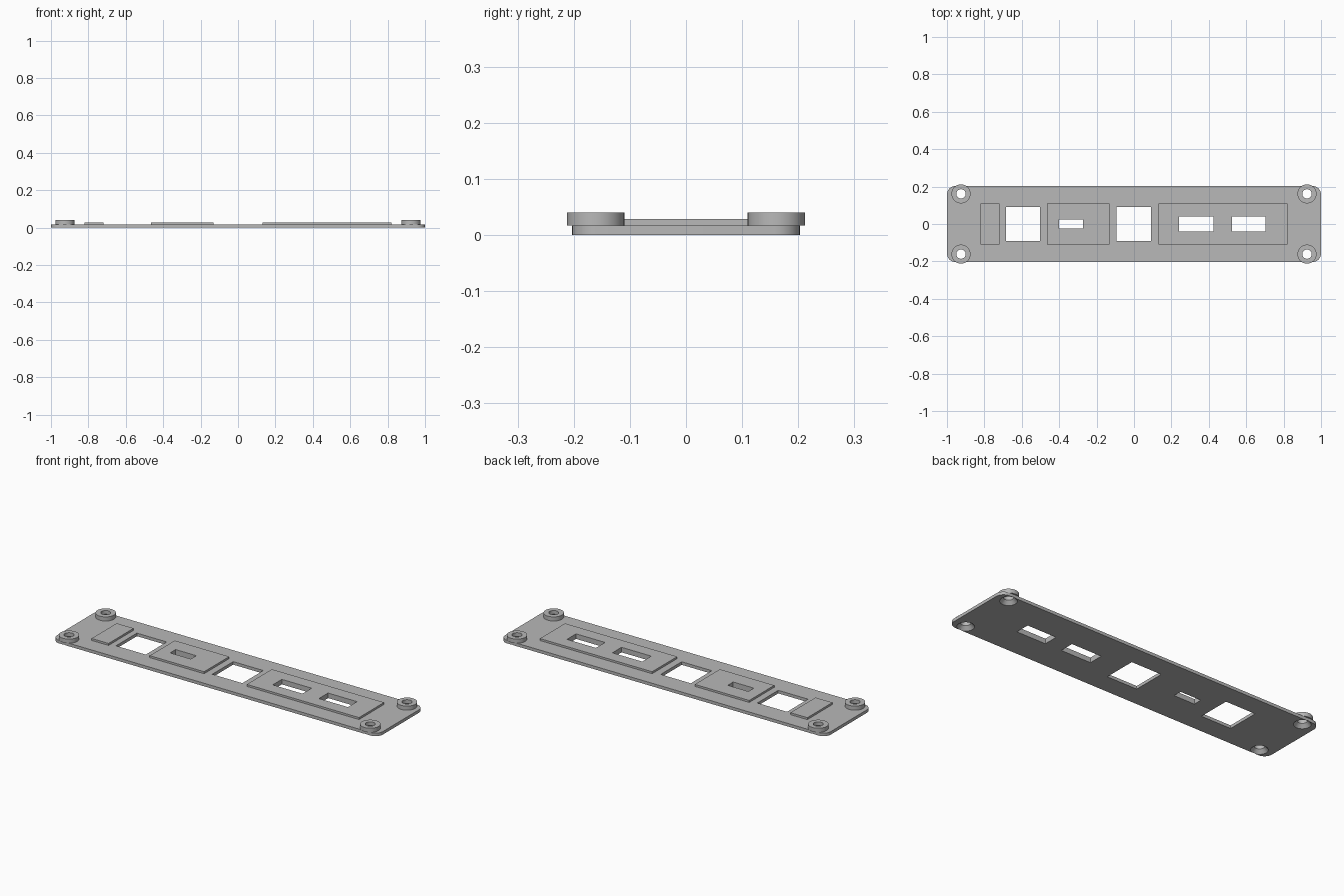
import bpy
import bmesh
from mathutils import Matrix, Vector

cube = bpy.data.objects.get("Cube")
if cube:
    bpy.data.objects.remove(cube, do_unlink=True)

PLATE_TOP, PAD_TOP, BOSS_TOP = 0.017, 0.028, 0.04
BOSS_X, BOSS_Y = 0.925, 0.161

grey = bpy.data.materials.new("plain grey")
grey.use_nodes = True
colour = (0.48, 0.48, 0.48, 1)
grey.diffuse_color = colour
grey.node_tree.nodes["Principled BSDF"].inputs["Base Color"].default_value = colour


def finish(name, bm):
    mesh = bpy.data.meshes.new(name)
    bm.to_mesh(mesh)
    bm.free()
    mesh.materials.append(grey)
    obj = bpy.data.objects.new(name, mesh)
    bpy.context.collection.objects.link(obj)
    return obj


def box(name, x0, x1, half_y, z0, z1, corner=0):
    bm = bmesh.new()
    size = Vector((x1 - x0, 2 * half_y, z1 - z0))
    middle = Vector(((x0 + x1) / 2, 0, (z0 + z1) / 2))
    bmesh.ops.create_cube(bm, size=1, matrix=Matrix.Translation(middle) @ Matrix.Diagonal(size.to_4d()))
    if corner:
        upright = [e for e in bm.edges if abs(e.verts[0].co.z - e.verts[1].co.z) > 0.001]
        bmesh.ops.bevel(bm, geom=upright, offset=corner, segments=8, profile=0.5, affect='EDGES')
    return finish(name, bm)


def cone(name, x, y, r0, r1, z0, z1):
    bm = bmesh.new()
    bmesh.ops.create_cone(bm, cap_ends=True, segments=48, radius1=r0, radius2=r1, depth=z1 - z0,
                          matrix=Matrix.Translation((x, y, (z0 + z1) / 2)))
    return finish(name, bm)


def combine(target, tool, operation):
    mod = target.modifiers.new(operation.title(), 'BOOLEAN')
    mod.operation = operation
    mod.solver = 'EXACT'
    mod.object = tool
    tool.hide_render = True
    bpy.context.view_layer.objects.active = target
    bpy.ops.object.modifier_apply(modifier=mod.name)
    bpy.data.objects.remove(tool, do_unlink=True)


# Base plate with rounded corners
panel = box("panel", -1, 1, 0.203, 0, PLATE_TOP, corner=0.045)

# Raised pads
for x0, x1 in [(-0.822, -0.718), (-0.465, -0.131), (0.131, 0.82)]:
    combine(panel, box("pad", x0, x1, 0.11, 0.008, PAD_TOP), 'UNION')

# Corner bosses
corners = [(sx * BOSS_X, sy * BOSS_Y) for sx in (-1, 1) for sy in (-1, 1)]
for x, y in corners:
    combine(panel, cone("boss", x, y, 0.051, 0.051, PLATE_TOP, BOSS_TOP), 'UNION')

# Square windows and connector slots
for x0, x1, half_y in [(-0.685, -0.502, 0.092), (-0.094, 0.091, 0.092),
                       (-0.4, -0.273, 0.024), (0.241, 0.424, 0.04), (0.525, 0.703, 0.04)]:
    combine(panel, box("opening", x0, x1, half_y, -0.1, 0.1), 'DIFFERENCE')

# Screw holes, countersunk from below
for x, y in corners:
    combine(panel, cone("screw_hole", x, y, 0.025, 0.025, -0.1, 0.1), 'DIFFERENCE')
    combine(panel, cone("countersink", x, y, 0.045, 0.0225, -0.002, 0.0225), 'DIFFERENCE')

bpy.ops.object.select_all(action='DESELECT')
panel.select_set(True)
bpy.context.view_layer.objects.active = panel
bpy.ops.object.shade_smooth_by_angle(angle=0.5)
